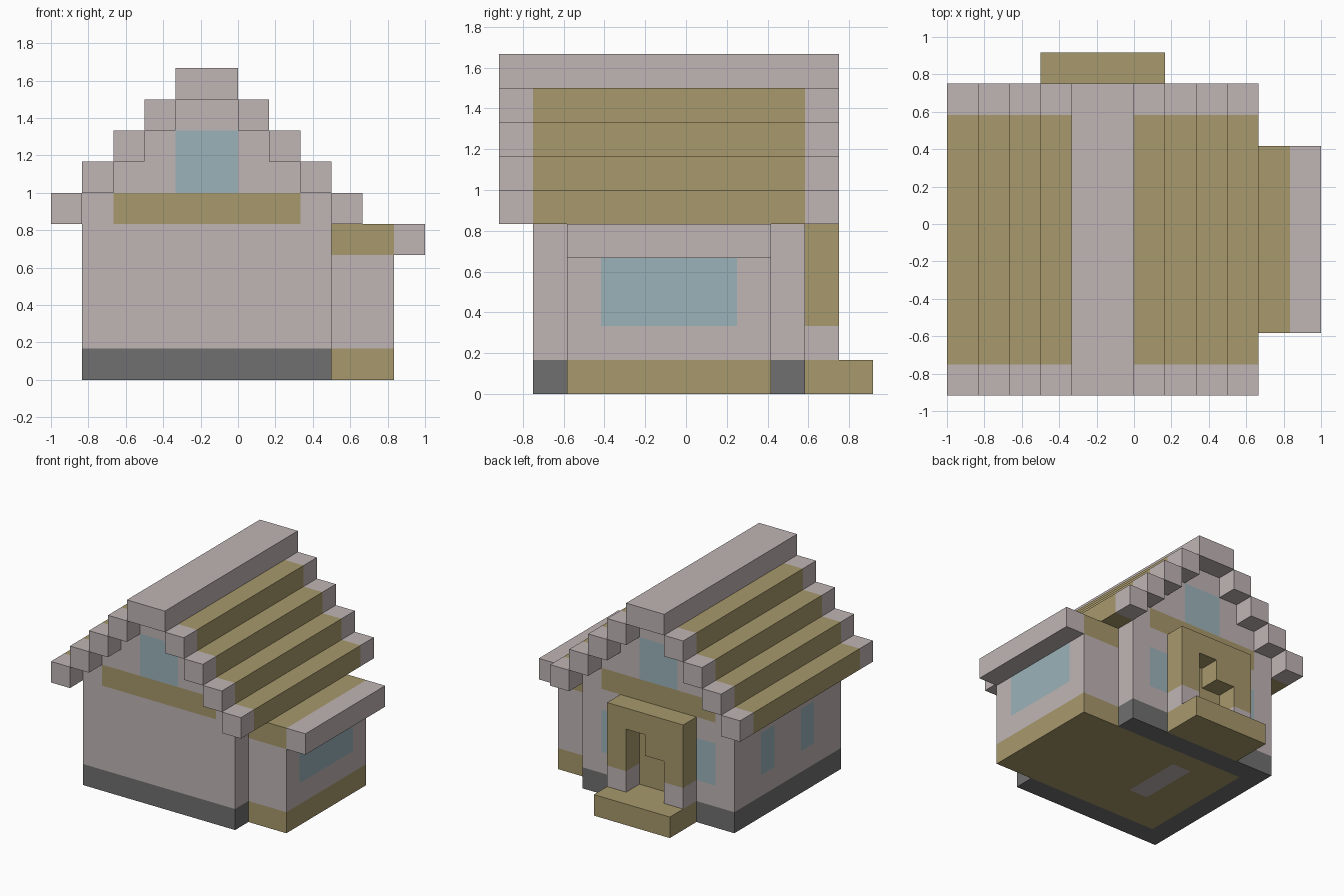
import bpy
import bmesh
from mathutils import Vector

default = bpy.data.objects.get("Cube")
if default:
    bpy.data.objects.remove(default)

UNIT = 1 / 6                       # side of one building block
ORIGIN = Vector((-1, -5.5 * UNIT, 0))


def material(name, r, g, b):
    mat = bpy.data.materials.new(name)
    mat.use_nodes = True
    mat.diffuse_color = (r, g, b, 1)
    mat.node_tree.nodes["Principled BSDF"].inputs["Base Color"].default_value = (r, g, b, 1)
    return mat


MATERIALS = [
    material("pale_plaster", 0.53, 0.46, 0.46),
    material("tan_wood", 0.39, 0.32, 0.15),
    material("dark_stone", 0.16, 0.16, 0.16),
    material("window_blue", 0.33, 0.45, 0.49),
]
PLASTER, WOOD, STONE, GLASS = range(4)


def block_part(name, boxes, base=PLASTER, paint=()):
    """Join boxes of whole blocks into one skin; paint = (colour, low, high) regions."""
    cells = {(i, j, k)
             for lo, hi in boxes
             for i in range(lo[0], hi[0])
             for j in range(lo[1], hi[1])
             for k in range(lo[2], hi[2])}
    bm = bmesh.new()
    for cell in sorted(cells):
        for axis in range(3):
            for side in (0, 1):
                step = Vector((0, 0, 0))
                step[axis] = 2 * side - 1
                if tuple(int(c + s) for c, s in zip(cell, step)) in cells:
                    continue
                u, v = Vector((0, 0, 0)), Vector((0, 0, 0))
                u[(axis + 1) % 3] = v[(axis + 2) % 3] = 1
                p = Vector(cell)
                p[axis] += side
                loop = [p, p + u, p + u + v, p + v]
                if not side:
                    loop.reverse()
                face = bm.faces.new([bm.verts.new(c) for c in loop])
                face.material_index = base
                centre = face.calc_center_median()
                for colour, lo, hi in paint:
                    if all(a - 0.01 < c < b + 0.01 for a, c, b in zip(lo, centre, hi)):
                        face.material_index = colour
    bmesh.ops.remove_doubles(bm, verts=bm.verts[:], dist=0.001)
    bmesh.ops.dissolve_limit(bm, angle_limit=0.01, verts=bm.verts[:],
                             edges=bm.edges[:], delimit={'MATERIAL'})
    for vert in bm.verts:
        vert.co = ORIGIN + vert.co * UNIT
    mesh = bpy.data.meshes.new(name)
    bm.to_mesh(mesh)
    bm.free()
    for mat in MATERIALS:
        mesh.materials.append(mat)
    obj = bpy.data.objects.new(name, mesh)
    bpy.context.collection.objects.link(obj)
    return obj


# House body: walls with stepped gables, stone footing and wooden floor
walls = [((1, 1, 0), (9, 9, 5))]
walls += [((1 + n, 1, 5 + n), (9 - n, 9, 6 + n)) for n in range(4)]
details = [
    (STONE, (1, 1, 0), (9, 9, 1)),
    (WOOD, (2, 2, 0), (9, 8, 0)),
    (PLASTER, (4, 4, 0), (5, 7, 0)),       # rug patch under the floor
    (WOOD, (4, 9, 1), (6, 9, 4)),          # door
]
for y in (1, 9):                           # gable windows and wooden bands
    details.append((GLASS, (4, y, 6), (6, y, 8)))
    details.append((WOOD, (2, y, 5), (8, y, 6)))
for x in (2, 7):                           # windows beside the door
    details.append((GLASS, (x, 9, 2), (x + 1, 9, 4)))
for y in (3, 6):                           # side wall windows
    details.append((GLASS, (1, y, 2), (1, y + 1, 4)))
block_part("house_walls", walls, paint=details)

# Roof: stepped beams with pale ends, mirrored about the ridge
for n in range(4):
    for side, x in (("right", n), ("left", 9 - n)):
        block_part(f"roof_beam_{side}_{n + 1}", [((x, 0, 5 + n), (x + 1, 10, 6 + n))],
                   paint=[(WOOD, (x, 1, 5 + n), (x + 1, 9, 6 + n))])
block_part("roof_ridge", [((4, 0, 9), (6, 10, 10))])

# Side bay with a wide window and overhanging flat roof
block_part("side_bay", [((9, 2, 0), (11, 8, 5)), ((11, 2, 4), (12, 8, 5))],
           paint=[(WOOD, (9, 2, 0), (11, 8, 1)),
                  (WOOD, (9, 2, 4), (11, 8, 5)),
                  (GLASS, (11, 3, 2), (11, 7, 4))])

# Porch: surround with a stepped opening, plaster feet and a doorstep
block_part("porch_surround",
           [((3, 9, 1), (4, 10, 5)), ((6, 9, 1), (7, 10, 5)),
            ((4, 9, 3), (5, 10, 5)), ((5, 9, 4), (6, 10, 5))],
           base=WOOD, paint=[(PLASTER, (3, 9, 1), (7, 10, 2))])
block_part("doorstep", [((3, 9, 0), (7, 11, 1))], base=WOOD)
